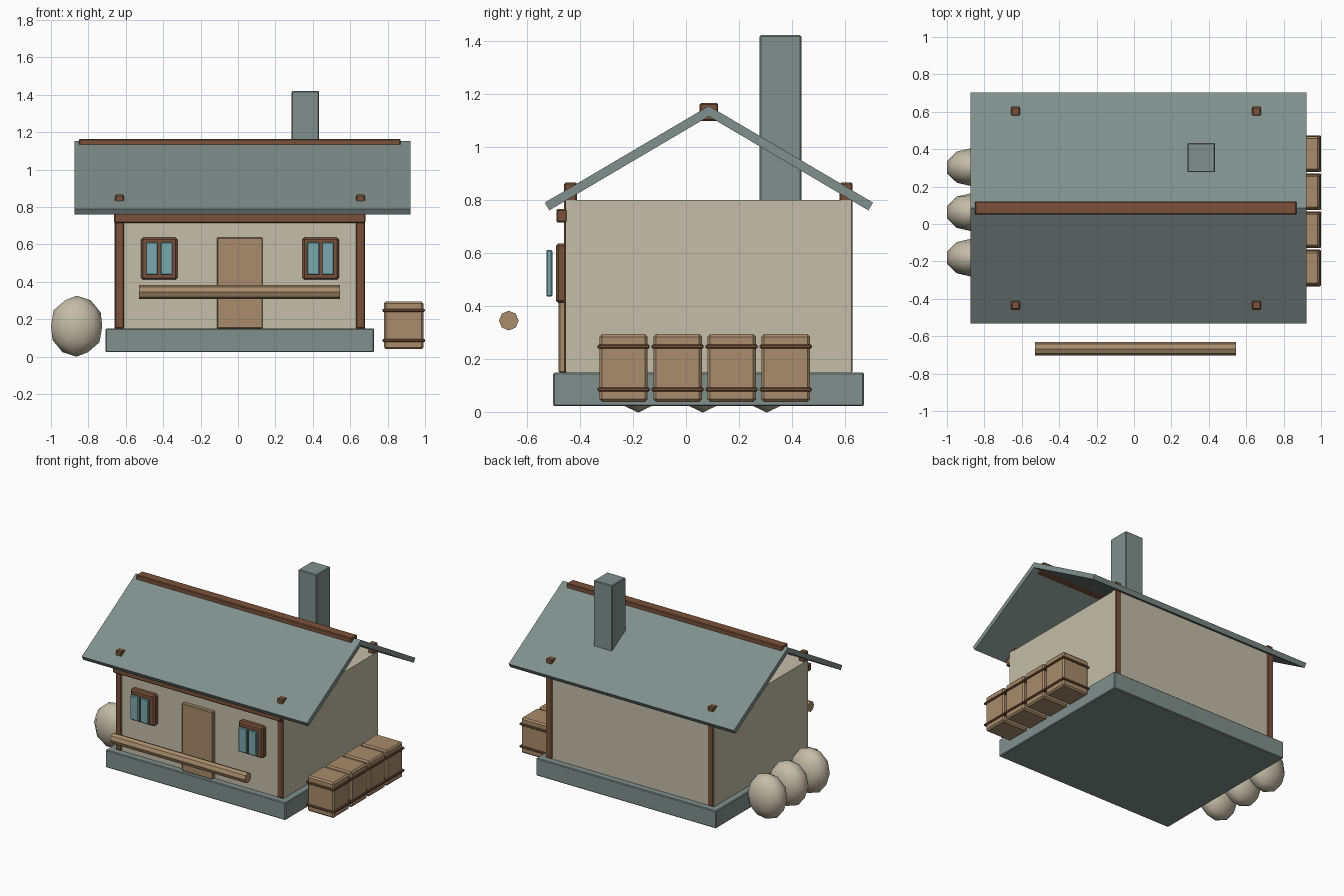
import bpy, math
from mathutils import Vector

if "Cube" in bpy.data.objects:
    bpy.data.objects.remove(bpy.data.objects["Cube"])


def material(name, r, g, b):
    m = bpy.data.materials.new(name)
    lin = [((c / 255 + 0.055) / 1.055) ** 2.4 for c in (r, g, b)]
    m.diffuse_color = (*lin, 1)
    m.use_nodes = True
    m.node_tree.nodes["Principled BSDF"].inputs["Base Color"].default_value = m.diffuse_color
    return m


SLATE = material("slate", 128, 144, 140)
PLASTER = material("plaster", 196, 189, 168)
TIMBER = material("dark timber", 122, 82, 58)
WOOD = material("light wood", 168, 140, 107)
SACKING = material("sackcloth", 196, 188, 167)
GLASS = material("window glass", 122, 168, 175)


def finish(name, mat):
    ob = bpy.context.object
    ob.name = name
    ob.data.materials.append(mat)
    return ob


def box(name, mat, x, y, z, bevel=0.005, tilt=0.0):
    """Box from (min, max) ranges, with small chamfers and a tilt about x."""
    mid = Vector([(a + b) / 2 for a, b in (x, y, z)])
    bpy.ops.mesh.primitive_cube_add(size=1, location=mid, rotation=(tilt, 0, 0))
    ob = finish(name, mat)
    ob.scale = [b - a for a, b in (x, y, z)]
    bpy.ops.object.transform_apply(location=False, rotation=False, scale=True)
    if bevel:
        mod = ob.modifiers.new("chamfer", "BEVEL")
        mod.width = bevel
        mod.segments = 1
    return ob


# Foundation and house body
box("foundation", SLATE, (-0.708, 0.728), (-0.5, 0.67), (0.024, 0.15))
box("walls", PLASTER, (-0.659, 0.680), (-0.452, 0.622), (0.14, 0.8), 0)

# Corner posts poking through the roof
for x0 in (-0.658, 0.631):
    for y0 in (-0.459, 0.578):
        box("corner_post", TIMBER, (x0, x0 + 0.048), (y0, y0 + 0.049), (0.15, 0.866), 0.006)

# Lintel beam and door
box("front_beam", TIMBER, (-0.662, 0.682), (-0.488, -0.445), (0.715, 0.766), 0.006)
box("door", WOOD, (-0.113, 0.132), (-0.48, -0.445), (0.15, 0.637))

# Windows: frame block with two raised panes
for cx in (-0.421, 0.442):
    box("window_frame", TIMBER, (cx - 0.097, cx + 0.097), (-0.49, -0.44), (0.412, 0.637), 0.01)
    for px in (cx - 0.039, cx + 0.039):
        box("window_pane", GLASS, (px - 0.033, px + 0.033), (-0.526, -0.503), (0.436, 0.612), 0.005)

# Roof: five flush courses on each slope, meeting at the ridge
RIDGE_Y, RIDGE_Z, THICK = 0.086, 1.154, 0.034
SLOPE = math.radians(30.5)
COURSE = 0.717 / 5
for side in (-1, 1):
    down = Vector((0, side * math.cos(SLOPE), -math.sin(SLOPE)))
    normal = Vector((0, side * math.sin(SLOPE), math.cos(SLOPE)))
    for i in range(5):
        c = Vector((0, RIDGE_Y, RIDGE_Z)) + down * COURSE * (i + 0.5) - normal * THICK / 2
        box("roof_course", SLATE, (-0.875, 0.923), (c.y - COURSE / 2, c.y + COURSE / 2),
            (c.z - THICK / 2, c.z + THICK / 2), 0, -side * SLOPE)
box("ridge_beam", TIMBER, (-0.85, 0.869), (0.051, 0.121), (1.098, 1.164), 0.005)

# Chimney
box("chimney", SLATE, (0.287, 0.434), (0.277, 0.434), (0.79, 1.42))

# Hitching rail
bpy.ops.mesh.primitive_cylinder_add(vertices=8, radius=0.037, depth=1.075,
                                    location=(0.009, -0.667, 0.346),
                                    rotation=(0, math.pi / 2, 0))
finish("rail_log", WOOD)

# Banded crates along the right wall
for i in range(4):
    cy = -0.235 + i * 0.2035
    box("crate", WOOD, (0.780, 0.991), (cy - 0.091, cy + 0.091), (0.04, 0.295), 0.01)
    for cz in (0.087, 0.248):
        box("crate_band", TIMBER, (0.772, 0.999), (cy - 0.098, cy + 0.098),
            (cz - 0.008, cz + 0.008), 0.004)

# Sacks along the left wall
for cy in (-0.18, 0.063, 0.304):
    bpy.ops.mesh.primitive_ico_sphere_add(subdivisions=2, radius=1,
                                          location=(-0.863, cy, 0.163))
    sack = finish("sack", SACKING)
    sack.scale = (0.144, 0.103, 0.163)
    bpy.ops.object.transform_apply(location=False, rotation=False, scale=True)
    bpy.ops.object.shade_smooth()
